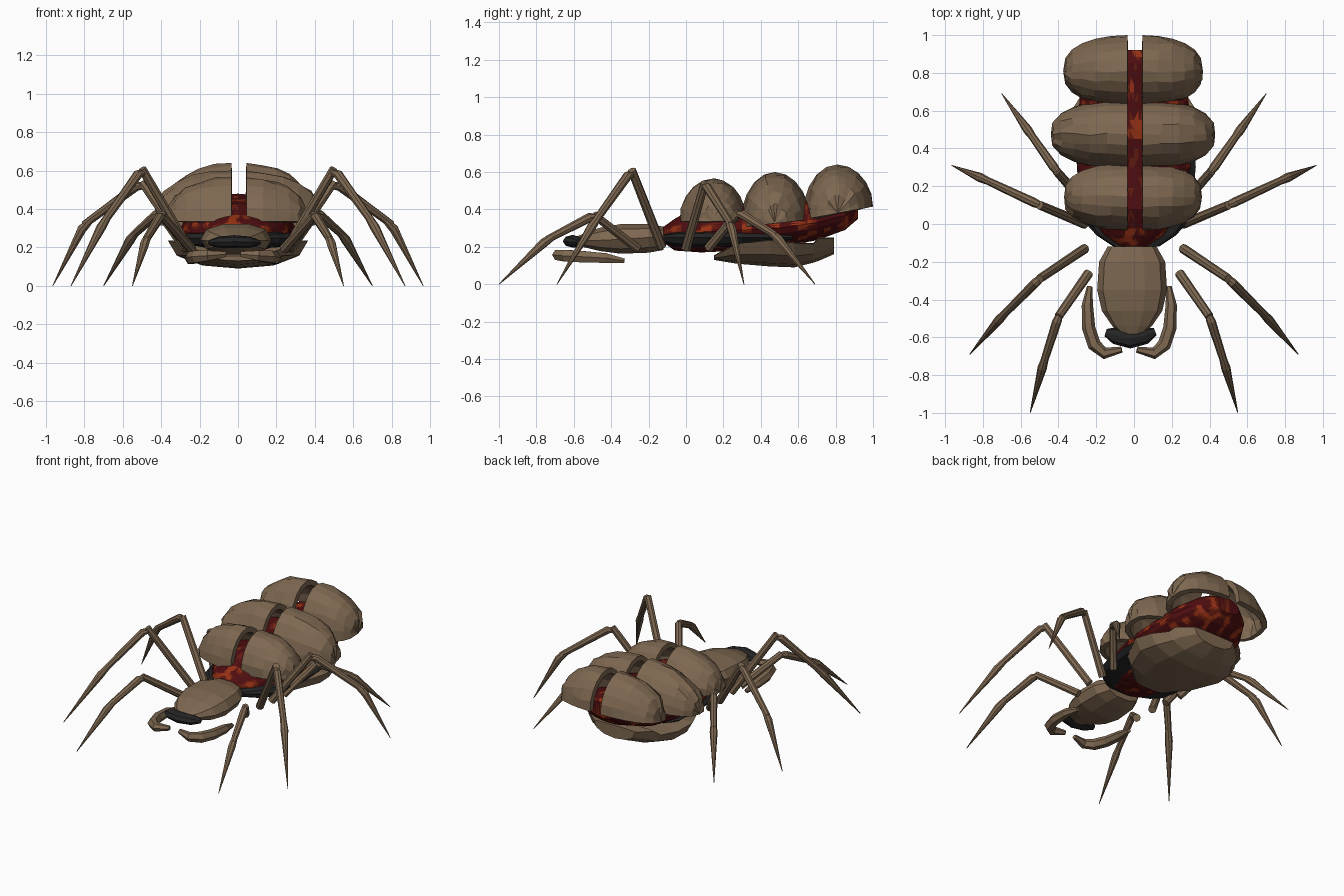
import bpy, bmesh, random
from math import sin, cos, pi
from mathutils import Vector, noise

random.seed(4)
cube = bpy.data.objects.get("Cube")
if cube:
    bpy.data.objects.remove(cube)


def material(name, rgb):
    m = bpy.data.materials.new(name)
    m.use_nodes = True
    m.diffuse_color = (*rgb, 1)
    m.node_tree.nodes["Principled BSDF"].inputs["Base Color"].default_value = (*rgb, 1)
    return m


TAN = material("tan chitin", (0.208, 0.138, 0.082))
BLACK = material("black chitin", (0.018, 0.018, 0.019))
RED = material("dark red flesh", (0.075, 0.004, 0.005))
RUST = material("rust flesh", (0.13, 0.012, 0.005))
ORANGE = material("orange flesh", (0.31, 0.03, 0.007))


def finish(name, bm, *mats):
    bmesh.ops.recalc_face_normals(bm, faces=bm.faces)
    mesh = bpy.data.meshes.new(name)
    bm.to_mesh(mesh)
    bm.free()
    for m in mats:
        mesh.materials.append(m)
    ob = bpy.data.objects.new(name, mesh)
    bpy.context.collection.objects.link(ob)
    return ob


def skin(bm, rings):
    """Bridge closed point rings and cap both ends."""
    rings = [[bm.verts.new(p) for p in ring] for ring in rings]
    n = len(rings[0])
    for a, b in zip(rings, rings[1:]):
        for i in range(n):
            j = (i + 1) % n
            bm.faces.new((a[i], a[j], b[j], b[i]))
    bm.faces.new(rings[0])
    bm.faces.new(rings[-1])


def loft(sections, sides, cx=0.0, power=1.0):
    """Sections along y: (y, half width, bottom, widest height, top)."""
    def boxy(t):
        return abs(t) ** power * (1 if t > 0 else -1)
    bm = bmesh.new()
    rings = []
    for y, w, low, mid, top in sections:
        ring = []
        for i in range(sides):
            a = 2 * pi * i / sides
            s = boxy(sin(a))
            ring.append((cx + w * boxy(cos(a)), y, mid + s * (top - mid if s > 0 else mid - low)))
        rings.append(ring)
    skin(bm, rings)
    return bm


def tube(bm, points, radii, sides=8, flat=1.0):
    """Tapered tube along a path; flat scales its height."""
    pts = [Vector(p) for p in points]
    rings = []
    for i, p in enumerate(pts):
        along = (pts[min(i + 1, len(pts) - 1)] - pts[max(i - 1, 0)]).normalized()
        across = along.cross(Vector((0, 0, 1))).normalized()
        up = across.cross(along)
        rings.append([p + radii[i] * (across * cos(2 * pi * k / sides) + up * flat * sin(2 * pi * k / sides))
                      for k in range(sides)])
    skin(bm, rings)


# Blotchy soft body
bm = loft([(-0.13, 0.05, 0.23, 0.26, 0.3), (-0.06, 0.16, 0.18, 0.26, 0.35),
           (0.08, 0.25, 0.17, 0.28, 0.43), (0.3, 0.3, 0.18, 0.29, 0.42),
           (0.5, 0.3, 0.2, 0.3, 0.45), (0.7, 0.285, 0.235, 0.33, 0.46),
           (0.85, 0.2, 0.29, 0.37, 0.48), (0.92, 0.1, 0.35, 0.4, 0.46)], 20)
bmesh.ops.subdivide_edges(bm, edges=bm.edges, cuts=3, use_grid_fill=True)
bmesh.ops.triangulate(bm, faces=bm.faces)
for f in bm.faces:
    v = noise.noise(f.calc_center_median() * 17)
    f.material_index = 2 if v > 0.29 else 1 if v > 0.12 else 0
finish("soft_body", bm, RED, RUST, ORANGE)

# Dark collar around the front of the body
finish("waist_collar", loft(
    [(-0.12, 0.12, 0.22, 0.25, 0.265), (-0.06, 0.21, 0.2, 0.25, 0.28), (0.0, 0.265, 0.195, 0.25, 0.285),
     (0.1, 0.295, 0.195, 0.25, 0.285), (0.3, 0.315, 0.2, 0.25, 0.285), (0.48, 0.31, 0.22, 0.25, 0.275),
     (0.57, 0.26, 0.235, 0.25, 0.265)], 12, cx=0.012, power=0.65), BLACK)

# Belly plate
finish("belly_plate", loft(
    [(0.15, 0.12, 0.13, 0.15, 0.155), (0.27, 0.28, 0.11, 0.215, 0.22), (0.45, 0.365, 0.095, 0.235, 0.24),
     (0.58, 0.345, 0.09, 0.22, 0.225), (0.68, 0.28, 0.115, 0.215, 0.22), (0.71, 0.25, 0.125, 0.245, 0.25),
     (0.79, 0.16, 0.16, 0.245, 0.25)], 12, power=0.9), TAN)

# Head
finish("head", loft(
    [(-0.12, 0.13, 0.18, 0.25, 0.31), (-0.2, 0.175, 0.165, 0.25, 0.325), (-0.35, 0.185, 0.16, 0.24, 0.325),
     (-0.46, 0.16, 0.175, 0.235, 0.305), (-0.54, 0.105, 0.195, 0.235, 0.275), (-0.6, 0.04, 0.21, 0.23, 0.25)],
    10, cx=-0.01, power=0.85), TAN)

# Eye band wrapping the front of the head
bm = bmesh.new()
tube(bm, [(-0.15, -0.575, 0.225), (-0.1, -0.59, 0.227), (-0.02, -0.607, 0.23),
          (0.06, -0.59, 0.227), (0.112, -0.57, 0.225)], [0.02, 0.046, 0.052, 0.046, 0.02], 8, 0.65)
finish("eye_band", bm, BLACK)

# Split back shells: hollow quarter domes, pairs along the body


def shell(name, side, y, ry, inner, reach, base, height, tilt):
    bm = bmesh.new()
    nu, nv = 6, 10
    rows = []
    for i in range(nu + 1):
        u = pi / 2 * i / nu
        r = max(cos(u), 0) ** 0.75
        row = []
        for j in range(nv + 1):
            v = pi * j / nv
            p = Vector((inner + side * reach * sin(u), y + ry * cos(v) * r, base + height * sin(v) * r))
            p.z += tilt * cos(v) * r * (1 - sin(v))
            if 0 < i < nu and 0 < j < nv:
                p += Vector([random.uniform(-0.008, 0.008) for _ in range(3)])
            row.append(bm.verts.new(p))
        rows.append(row)
    for a, b in zip(rows, rows[1:]):
        for j in range(nv):
            bm.faces.new((a[j], a[j + 1], b[j + 1], b[j]))
    bmesh.ops.remove_doubles(bm, verts=bm.verts, dist=0.002)
    ob = finish(name, bm, TAN)
    # Make the faces point away from the dome's centre before thickening
    out = sum(p.normal.dot(p.center - Vector((inner, y, base))) for p in ob.data.polygons)
    if out < 0:
        ob.data.flip_normals()
    mod = ob.modifiers.new("thickness", "SOLIDIFY")
    mod.thickness = 0.035
    mod.offset = -1


for label, y, ry, reach, base, height, tilt in (
        ("front", 0.145, 0.18, 0.315, 0.335, 0.23, 0.0),
        ("middle", 0.475, 0.187, 0.385, 0.325, 0.275, 0.02),
        ("rear", 0.81, 0.19, 0.32, 0.38, 0.26, 0.035)):
    shell(label + "_shell_left", 1, y, ry, 0.045, reach, base, height, tilt)
    shell(label + "_shell_right", -1, y, ry, -0.035, reach + 0.02, base, height, tilt)

# Curved jaws and jointed legs, mirrored left and right
JAW = [(0.21, -0.33, 0.125), (0.222, -0.43, 0.14), (0.215, -0.55, 0.147),
       (0.185, -0.64, 0.152), (0.13, -0.685, 0.157), (0.04, -0.665, 0.165)]
LEGS = {
    "first_leg": [(0.24, -0.26, 0.19), (0.4, -0.49, 0.37), (0.48, -0.74, 0.24), (0.55, -1, 0)],
    "second_leg": [(0.26, -0.13, 0.2), (0.5, -0.29, 0.61), (0.7, -0.49, 0.33), (0.87, -0.69, 0)],
    "third_leg": [(0.26, 0, 0.19), (0.5, 0.1, 0.54), (0.8, 0.24, 0.32), (0.965, 0.31, 0)],
    "fourth_leg": [(0.27, 0.12, 0.19), (0.41, 0.28, 0.385), (0.55, 0.48, 0.26), (0.7, 0.69, 0)],
}
for word, s in (("left", 1), ("right", -1)):
    bm = bmesh.new()
    tube(bm, [(s * x - 0.025, y, z) for x, y, z in JAW], [0.014, 0.03, 0.035, 0.036, 0.031, 0.016], 6)
    finish("jaw_" + word, bm, TAN)
    for name, path in LEGS.items():
        hip, knee, ankle, tip = [Vector((s * x, y, z)) for x, y, z in path]
        bm = bmesh.new()
        tube(bm, [hip, knee], [0.026, 0.023])
        tube(bm, [knee.lerp(hip, 0.05), knee.lerp(ankle, 0.1), ankle], [0.018, 0.025, 0.02])
        tube(bm, [ankle.lerp(knee, 0.1), ankle.lerp(tip, 0.08), tip], [0.02, 0.025, 0.002])
        finish(name + "_" + word, bm, TAN)
